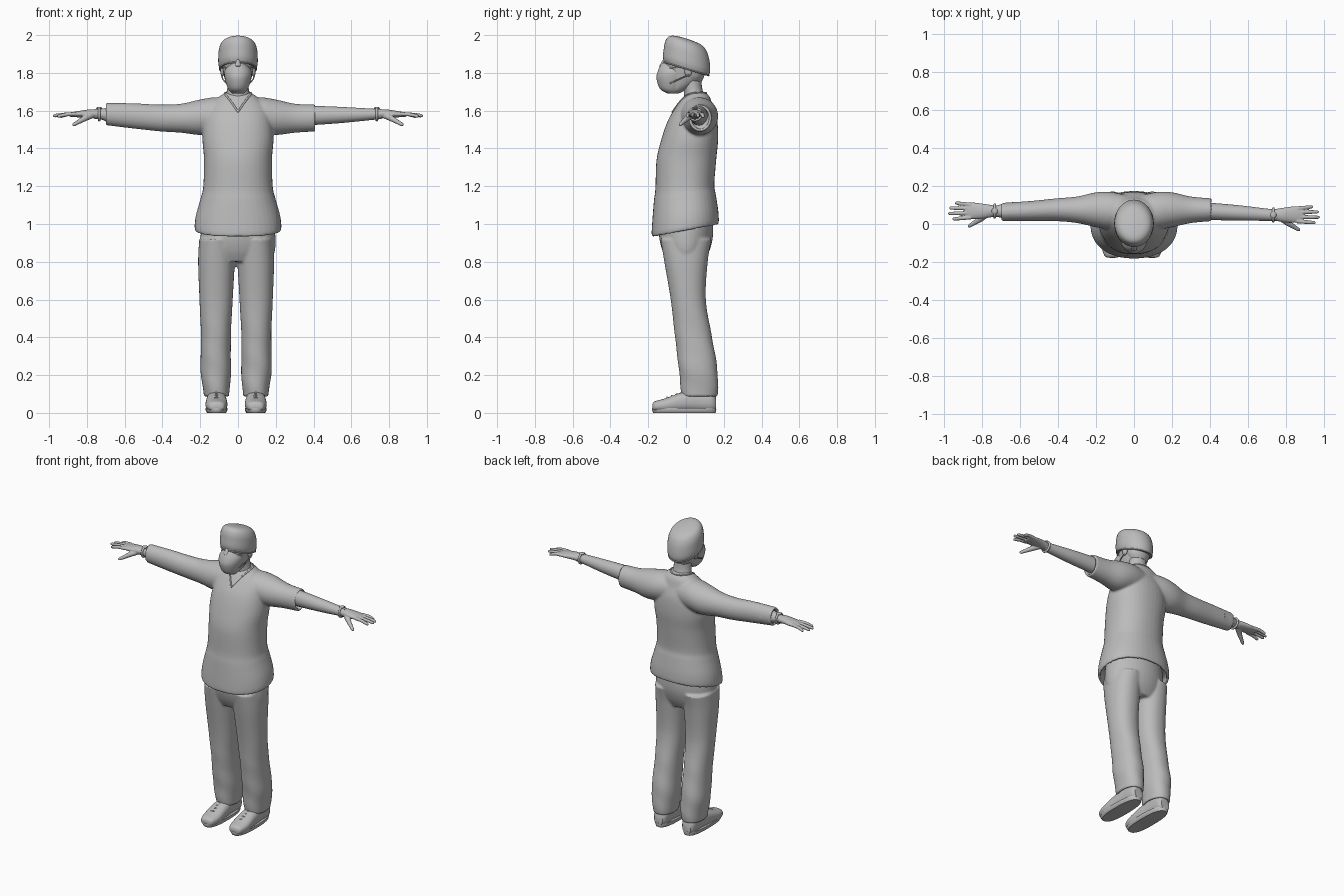
import bpy, bmesh, math
from mathutils import Vector
from mathutils.bvhtree import BVHTree

cube = bpy.data.objects.get("Cube")
if cube:
    bpy.data.objects.remove(cube, do_unlink=True)

GREY = (0.5, 0.5, 0.5, 1)
mat = bpy.data.materials.new("plain grey")
mat.use_nodes = True
mat.diffuse_color = GREY
mat.node_tree.nodes["Principled BSDF"].inputs["Base Color"].default_value = GREY


def select(objs):
    bpy.ops.object.select_all(action='DESELECT')
    for o in objs:
        o.select_set(True)
    bpy.context.view_layer.objects.active = objs[0]


def finish(obj, angle=45):
    obj.data.materials.clear()
    obj.data.materials.append(mat)
    select([obj])
    bpy.ops.object.shade_smooth_by_angle(angle=math.radians(angle))
    return obj


def spline(keys, steps):
    """Catmull-Rom interpolation of ring keys."""
    keys = [Vector(k) for k in keys]
    out = []
    for i in range(len(keys) - 1):
        a, b = keys[max(i - 1, 0)], keys[i]
        c, d = keys[i + 1], keys[min(i + 2, len(keys) - 1)]
        for j in range(steps):
            t = j / steps
            out.append(0.5 * (2 * b + (c - a) * t + (2 * a - 5 * b + 4 * c - d) * t**2
                              + (3 * b - a - 3 * c + d) * t**3))
    return out + [keys[-1]]


def loft(name, axis, keys, power=2.0, tilt=0, recess=0, sides=40, steps=6, folds=None):
    """Skin elliptical rings (position, centre 1, centre 2, radius 1, radius 2)."""
    rings = spline(keys, steps)
    if recess:
        e = rings[-1]
        back = -recess if e[0] > rings[0][0] else recess
        for shift in (0, back):
            rings.append(Vector((e[0] + shift, e[1], e[2], e[3] - 0.014, e[4] - 0.014)))
    bm = bmesh.new()
    loops = []
    for t, c1, c2, r1, r2 in rings:
        loop = []
        for i in range(sides):
            a = math.tau * i / sides
            ca, sa = math.cos(a), math.sin(a)
            k = 1 + (folds(a, t) if folds else 0)
            u = c1 + k * r1 * math.copysign(abs(ca) ** (2 / power), ca)
            v = c2 + k * r2 * math.copysign(abs(sa) ** (2 / power), sa)
            p = {'x': (t, u, v), 'y': (u, t, v), 'z': (u, v, t + tilt * v)}[axis]
            loop.append(bm.verts.new(p))
        loops.append(loop)
    for lo, hi in zip(loops, loops[1:]):
        for i in range(sides):
            j = (i + 1) % sides
            bm.faces.new((lo[i], lo[j], hi[j], hi[i]))
    bm.faces.new(loops[0])
    bm.faces.new(loops[-1])
    bmesh.ops.recalc_face_normals(bm, faces=bm.faces)
    me = bpy.data.meshes.new(name)
    bm.to_mesh(me)
    bm.free()
    obj = bpy.data.objects.new(name, me)
    bpy.context.collection.objects.link(obj)
    return finish(obj)


def tube(name, pts, radii, cyclic=False):
    """Round tube through points, with a radius per point or one for all."""
    if not isinstance(radii, (list, tuple)):
        radii = [radii] * len(pts)
    cu = bpy.data.curves.new(name, 'CURVE')
    cu.dimensions, cu.bevel_depth, cu.bevel_resolution = '3D', 1, 3
    cu.use_fill_caps = True
    sp = cu.splines.new('POLY')
    sp.points.add(len(pts) - 1)
    sp.use_cyclic_u = cyclic
    for p, co, r in zip(sp.points, pts, radii):
        p.co, p.radius = (*co, 1), r
    obj = bpy.data.objects.new(name, cu)
    bpy.context.collection.objects.link(obj)
    select([obj])
    bpy.ops.object.convert(target='MESH')
    return finish(bpy.context.object)


def ball(name, loc, size):
    bpy.ops.mesh.primitive_uv_sphere_add(segments=24, ring_count=14, radius=1, location=loc)
    obj = bpy.context.object
    obj.name, obj.scale = name, size
    return finish(obj)


def fuse(name, parts, voxel, smooth):
    """Join parts into one continuous surface."""
    select(parts)
    bpy.ops.object.join()
    obj = bpy.context.object
    obj.name = name
    rm = obj.modifiers.new("fuse", 'REMESH')
    rm.mode, rm.voxel_size = 'VOXEL', voxel
    sm = obj.modifiers.new("soften", 'SMOOTH')
    sm.factor, sm.iterations = 0.5, smooth
    bpy.ops.object.convert(target='MESH')
    return finish(bpy.context.object, 60)


# Shirt: torso, one long and one short sleeve
torso = loft("torso", 'z', [
    (1.70, 0, .055, .060, .045), (1.67, 0, .055, .105, .072), (1.62, 0, .045, .155, .098),
    (1.55, 0, .035, .178, .130), (1.45, 0, .020, .188, .150), (1.34, 0, .002, .180, .158),
    (1.20, 0, -.006, .184, .156), (1.14, 0, -.006, .197, .164), (1.05, 0, -.004, .222, .174),
    (.99, 0, -.004, .230, .178), (.965, 0, -.004, .226, .176)], power=2.2, tilt=0.0, recess=.04)
for v in torso.data.vertices:      # hem rises towards the back
    v.co.z += 0.19 * v.co.y * min(1, max(0, (1.3 - v.co.z) / .3))


def sleeve(name, s, extra):
    keys = [(.03, .07, 1.58, .08, .085), (.12, .07, 1.575, .098, .096), (.20, .075, 1.565, .092, .094),
            (.30, .075, 1.56, .070, .077), (.41, .075, 1.561, .060, .071)] + extra
    return loft(name, 'x', [(s * k[0], *k[1:]) for k in keys], recess=.035)


shirt = fuse("shirt", [torso, sleeve("short_sleeve", 1, []),
                       sleeve("long_sleeve", -1, [(.55, .068, 1.572, .053, .067),
                                                  (.70, .063, 1.582, .048, .059)])], .007, 5)

# Collar trim laid on the shirt surface
tree = BVHTree.FromObject(shirt, bpy.context.evaluated_depsgraph_get())
guide = [(x * .0065, -.08 + abs(x) * .009, 1.598 + abs(x) * .0085) for x in range(-10, 11)]
guide += [(.068 * math.cos(a), .045 + .06 * math.sin(a), 1.69)
          for a in (math.pi * i / 12 for i in range(13))]
tube("collar_trim", [tree.find_nearest(Vector(p))[0] for p in guide], .005, True)


# Trousers: seat and two legs, with soft folds near the ankles
def crease(a, z):
    return .022 * math.sin(2 * a + 38 * z) * max(0, 1 - z / .6)


parts = [loft("seat", 'z', [(1.06, 0, 0, .185, .14), (.94, 0, 0, .198, .143),
                            (.86, 0, 0, .196, .125), (.80, 0, .0, .175, .095)])]
for s in (1, -1):
    x = -.01
    parts.append(loft("leg", 'z', [
        (.92, x + s * .10, 0, .095, .135), (.80, x + s * .104, 0, .097, .115),
        (.60, x + s * .106, .012, .088, .093), (.40, x + s * .107, .04, .079, .098),
        (.25, x + s * .108, .062, .081, .102), (.15, x + s * .105, .07, .074, .100),
        (.085, x + s * .104, .073, .066, .093)], power=2.2, recess=.03, folds=crease))
fuse("trousers", parts, .007, 4)

# Shoes with soles and laces
for s, side in ((1, "left"), (-1, "right")):
    x = s * .104 - .01
    loft(side + "_shoe", 'y', [
        (-.178, x, .032, .022, .014), (-.165, x, .035, .043, .026), (-.11, x, .041, .057, .036),
        (-.03, x, .056, .055, .050), (.05, x, .065, .049, .058), (.13, x, .06, .046, .054),
        (.158, x, .05, .03, .036)], power=2.4)
    loft(side + "_sole", 'z', [
        (0, x, -.008, .050, .165), (.012, x, -.01, .057, .170), (.026, x, -.01, .058, .170)],
        power=2.6, steps=2)
    for i in range(4):
        y, z = -.10 + .025 * i, .079 + .0085 * i
        tube(side + "_lace", [(x - .026, y, z - .006), (x, y, z + .003), (x + .026, y + .01, z - .006)], .0045)

# Arms, wristbands and hands
for s, side, start, cy in ((1, "left", .34, .048), (-1, "right", .62, .068)):
    mid = (start + .74) / 2
    loft(side + "_forearm", 'x', [
        (s * start, .07, 1.574, .047, .054), (s * mid, (.07 + cy) / 2, 1.577, .041, .043),
        (s * .72, cy, 1.581, .031, .029), (s * .76, cy, 1.582, .031, .026)])
    tube(side + "_wristband", [(s * .735, cy + .033 * math.cos(a), 1.581 + .031 * math.sin(a))
                               for a in (math.tau * i / 28 for i in range(28))], .007, True)
    ball(side + "_watch", (s * .735, cy, 1.613), (.016, .017, .007))
    hand = [loft("palm", 'x', [
        (s * .74, cy, 1.582, .030, .025), (s * .79, cy, 1.584, .038, .022),
        (s * .85, cy + .002, 1.581, .043, .016), (s * .89, cy + .002, 1.579, .037, .011)])]
    for off, tip, drop in ((-.033, .958, .008), (-.010, .98, .004), (.013, .975, .006), (.034, .945, .010)):
        hand.append(tube("finger", [
            (s * .86, cy + off, 1.582), (s * .90, cy + off * 1.12, 1.581),
            (s * (.9 + tip) / 2, cy + off * 1.2, 1.58 - drop / 2),
            (s * (tip - .006), cy + off * 1.25, 1.578 - drop), (s * tip, cy + off * 1.25, 1.577 - drop)],
            [.0115, .0105, .010, .0085, .004]))
    hand.append(tube("thumb", [
        (s * .775, cy - .015, 1.576), (s * .81, cy - .042, 1.560), (s * .845, cy - .064, 1.540),
        (s * .868, cy - .078, 1.527), (s * .875, cy - .082, 1.523)], [.018, .016, .012, .010, .005]))
    fuse(side + "_hand", hand, .0035, 3)

# Neck and head
loft("neck", 'z', [(1.62, 0, .045, .068, .056), (1.68, 0, .042, .062, .052),
                   (1.73, 0, .034, .056, .050), (1.80, 0, .025, .056, .055)])
skull = loft("skull", 'z', [
    (1.692, 0, -.062, .028, .026), (1.71, 0, -.050, .048, .052), (1.75, 0, -.022, .065, .088),
    (1.80, 0, -.006, .077, .108), (1.86, 0, -.001, .083, .114), (1.93, 0, 0, .078, .100)])
nose = tube("nose", [(0, -.103, 1.885), (0, -.115, 1.86), (0, -.128, 1.83)], [.008, .012, .017])
brows = [tube("brow", [(s * .012, -.110, 1.884), (s * .034, -.105, 1.890), (s * .058, -.082, 1.882)],
              [.007, .008, .005]) for s in (1, -1)]
fuse("head", [skull, nose] + brows, .004, 4)
loft("face_mask", 'z', [
    (1.690, 0, -.068, .030, .028), (1.715, 0, -.075, .052, .062), (1.77, 0, -.074, .069, .082),
    (1.81, 0, -.071, .070, .078), (1.842, 0, -.078, .046, .056), (1.852, 0, -.085, .026, .042)])

for s, side in ((1, "left"), (-1, "right")):
    ball(side + "_eye", (s * .032, -.097, 1.864), (.014, .012, .008))
    tube(side + "_eyelid", [(s * (.032 + .018 * math.cos(a)), -.107 + .005 * math.cos(a),
                             1.863 + .009 * math.sin(a))
                            for a in (math.pi * i / 8 for i in range(9))], .003)
    ball(side + "_ear", (s * .082, .012, 1.815), (.012, .021, .034))
    for z, end in ((1.825, 1.842), (1.745, 1.79)):
        tube(side + "_mask_strap", [(s * .062, -.085, z), (s * .081, -.035, (z + end) / 2),
                                    (s * .088, .015, end)], .0035)

# Surgical cap with a rolled rim, and hair below its back edge
loft("cap", 'z', [
    (1.822, 0, .002, .097, .119), (1.85, 0, .003, .104, .125), (1.89, 0, .004, .104, .122),
    (1.93, 0, .003, .100, .114), (1.96, 0, .002, .086, .098), (1.976, 0, .0, .060, .070),
    (1.982, 0, -.005, .02, .025)], tilt=-.30)
tube("cap_rim", [(.097 * math.cos(a), .002 + .119 * math.sin(a), 1.822 - .3 * (.002 + .119 * math.sin(a)))
                 for a in (math.tau * i / 48 for i in range(48))], .004, True)
loft("back_hair", 'z', [(1.755, 0, .035, .052, .048), (1.785, 0, .035, .072, .062),
                        (1.84, 0, .03, .086, .078)])
